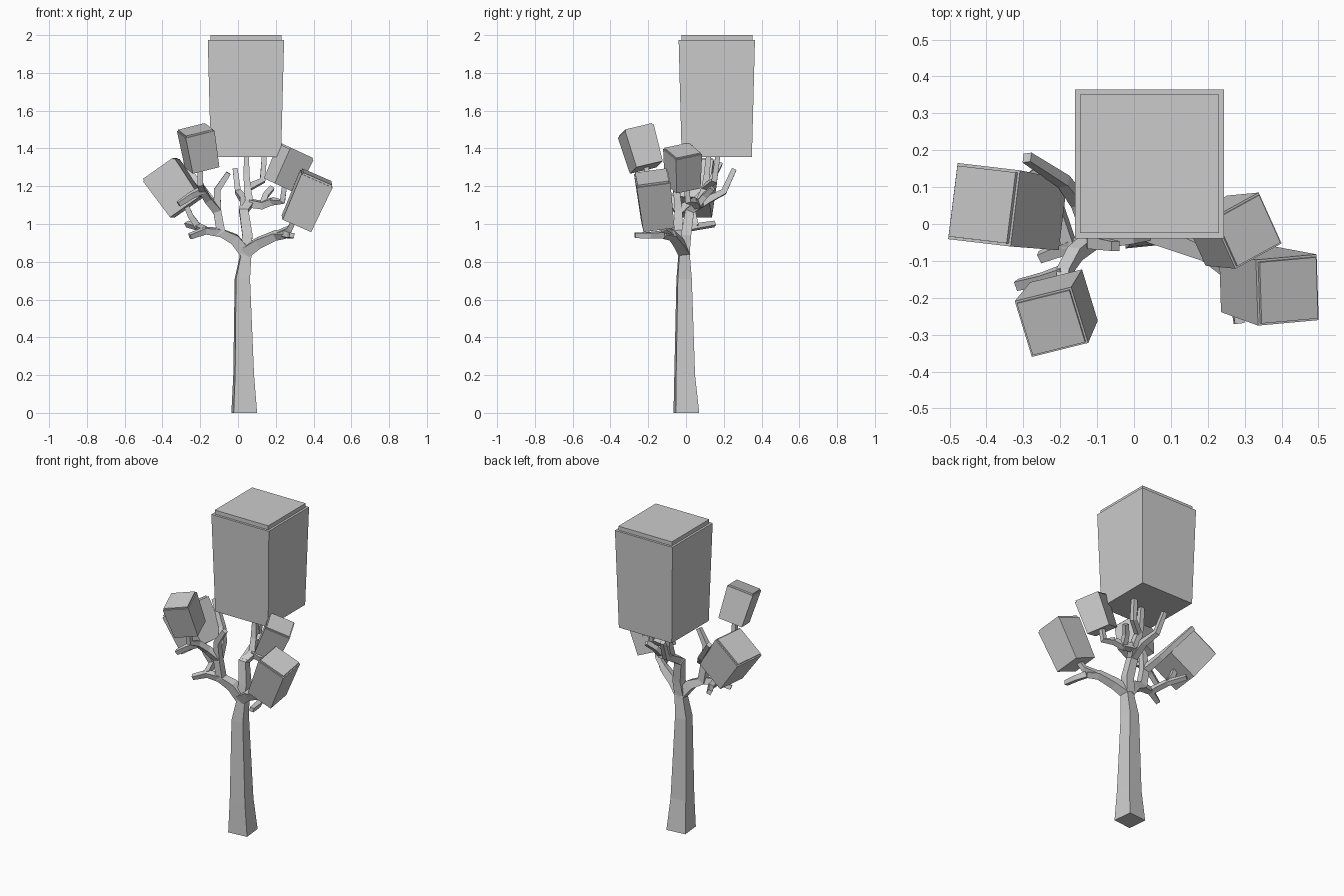
import bpy
import bmesh
from mathutils import Vector

default_cube = bpy.data.objects.get("Cube")
if default_cube:
    bpy.data.objects.remove(default_cube, do_unlink=True)

# One plain grey for the whole tree
grey = bpy.data.materials.new("plain grey")
grey.use_nodes = True
grey_value = (.6, .6, .6, 1)
grey.diffuse_color = grey_value
grey.node_tree.nodes["Principled BSDF"].inputs["Base Color"].default_value = grey_value


def finish(name, mesh_builder):
    """Turn a bmesh into a flat shaded object."""
    bmesh.ops.recalc_face_normals(mesh_builder, faces=mesh_builder.faces)
    mesh = bpy.data.meshes.new(name)
    mesh_builder.to_mesh(mesh)
    mesh_builder.free()
    mesh.materials.append(grey)
    item = bpy.data.objects.new(name, mesh)
    bpy.context.collection.objects.link(item)
    return item


def loft(name, sections):
    """Skin a list of (center, side, depth) square sections and cap the ends."""
    builder = bmesh.new()
    rings = []
    for center, side, depth in sections:
        corners = (-side - depth, side - depth, side + depth, depth - side)
        rings.append([builder.verts.new(center + corner) for corner in corners])
    for lower, upper in zip(rings, rings[1:]):
        for i in range(len(lower)):
            j = (i + 1) % len(lower)
            builder.faces.new((lower[i], lower[j], upper[j], upper[i]))
    builder.faces.new(rings[0][::-1])
    builder.faces.new(rings[-1])
    return finish(name, builder)


def foliage(name, top, axis, side_hint, half, taper=.92):
    """Tapered leaf block with a thin inset lid; axis runs from base to top."""
    top, axis = Vector(top), Vector(axis)
    up = axis.normalized()
    side = Vector(side_hint)
    side = (side - up * side.dot(up)).normalized()
    depth = up.cross(side)
    rim = top - axis * .04
    inset = half * .93
    steps = ((top - axis, half * taper), (rim, half), (rim, inset), (top, inset))
    return loft(name, [(p, side * h, depth * h) for p, h in steps])


def branch(name, points, start, end):
    """Square tube through the points, thinning from start to end."""
    path = [Vector(p) for p in points]
    last = len(path) - 1
    sections = []
    for i, point in enumerate(path):
        before, after = path[max(i - 1, 0)], path[min(i + 1, last)]
        turn = Vector((0, 0, 1)).rotation_difference(after - before)
        radius = start + (end - start) * i / last
        sections.append((point, turn @ Vector((radius, 0, 0)), turn @ Vector((0, radius, 0))))
    return loft(name, sections)


# Trunk: square, flared at the foot and pinched below the fork
trunk_steps = ((.033, .002, 0, .062), (.03, -.007, .2, .05), (.023, -.01, .71, .037),
               (.04, -.01, .83, .028), (.038, -.01, .89, .026))
loft("trunk", [(Vector((x, y, z)), Vector((r, .1 * r, 0)), Vector((-.1 * r, r, 0)))
               for x, y, z, r in trunk_steps])

# Leaf blocks
foliage("crown_foliage", (.042, .163, 2), (0, 0, .645), (1, 0, 0), .202)
foliage("outer_right_foliage", (-.412, .053, 1.294), (-.142, .02, .205), (.17, -.02, .12), .104)
foliage("front_right_foliage", (-.225, -.268, 1.5), (-.035, -.058, .2), (.15, .046, 0), .081)
foliage("front_left_foliage", (.42, -.18, 1.25), (.111, -.03, .249), (.174, .015, -.07), .09)
foliage("back_left_foliage", (.31, -.018, 1.39), (.087, 0, .188), (.123, .068, -.06), .077)

# Joints shared by several branches
fork = (.038, -.01, .85)
right_elbow = (-.09, -.04, .955)
right_knot = (-.11, -.04, 1.07)
right_top = (-.16, -.08, 1.13)
right_twig_joint = (-.175, -.06, .965)
left_elbow = (.2, -.075, .94)
left_joint = (.25, -.12, .945)
middle_knot = (.03, .02, 1.07)
middle_split = (.06, .07, 1.11)
crown_split = (.05, .1, 1.19)
side_split = (.18, .04, 1.12)

limb, stem, twig, tip = .03, .021, .017, .013

# Right side limb and its twigs
branch("right_limb", (fork, (-.02, -.025, .92), right_elbow, right_knot), limb, stem)
branch("right_low_branch", (right_elbow, right_twig_joint, (-.255, -.09, .935)), stem, tip)
branch("right_low_twig", (right_twig_joint, (-.21, .05, .985), (-.27, .15, 1)), twig, tip)
branch("outer_foliage_stem", ((-.21, .05, .985), (-.25, .04, 1.04), (-.28, .035, 1.11)), twig, tip)
branch("right_inner_twig", (right_knot, (-.11, -.05, 1.18), (-.05, -.06, 1.27)), stem, tip)
branch("right_front_branch", (right_knot, right_top, (-.19, -.13, 1.18), (-.2, -.2, 1.21),
                              (-.2, -.21, 1.31)), stem, tip)
branch("right_front_twig", ((-.19, -.13, 1.18), (-.25, -.15, 1.15), (-.315, -.165, 1.105)), twig, tip)
branch("right_back_branch", (right_knot, (-.15, .06, 1.13), (-.19, .115, 1.19),
                             (-.29, .18, 1.32)), stem, tip)

# Left side limb and its twigs
branch("left_limb", (fork, (.11, -.04, .9), left_elbow, left_joint), limb, twig)
branch("left_low_twig", (left_joint, (.275, -.19, .94), (.285, -.27, .94)), twig, tip)
branch("front_foliage_stem", (left_elbow, (.275, -.12, .975), (.3, -.145, 1.03)), twig, tip)

# Middle limb carrying the crown
branch("middle_limb", (fork, (.05, 0, .94), middle_knot, middle_split), limb, stem)
branch("middle_branch", (middle_split, crown_split, (.045, .11, 1.26), (.045, .12, 1.37)), stem, tip)
branch("back_twig", (middle_knot, (.03, .12, 1.13), (0, .2, 1.17), (-.015, .255, 1.29)), stem, tip)
branch("crown_side_stem", (crown_split, (.13, .15, 1.23), (.14, .17, 1.37)), twig, tip)
branch("middle_side_branch", (middle_split, (.13, .06, 1.1), side_split), stem, twig)
branch("side_twig", ((.13, .06, 1.1), (.145, .1, 1.15), (.18, .14, 1.19)), twig, tip)
branch("back_foliage_stem", (side_split, (.235, .01, 1.12), (.25, 0, 1.23)), twig, tip)
